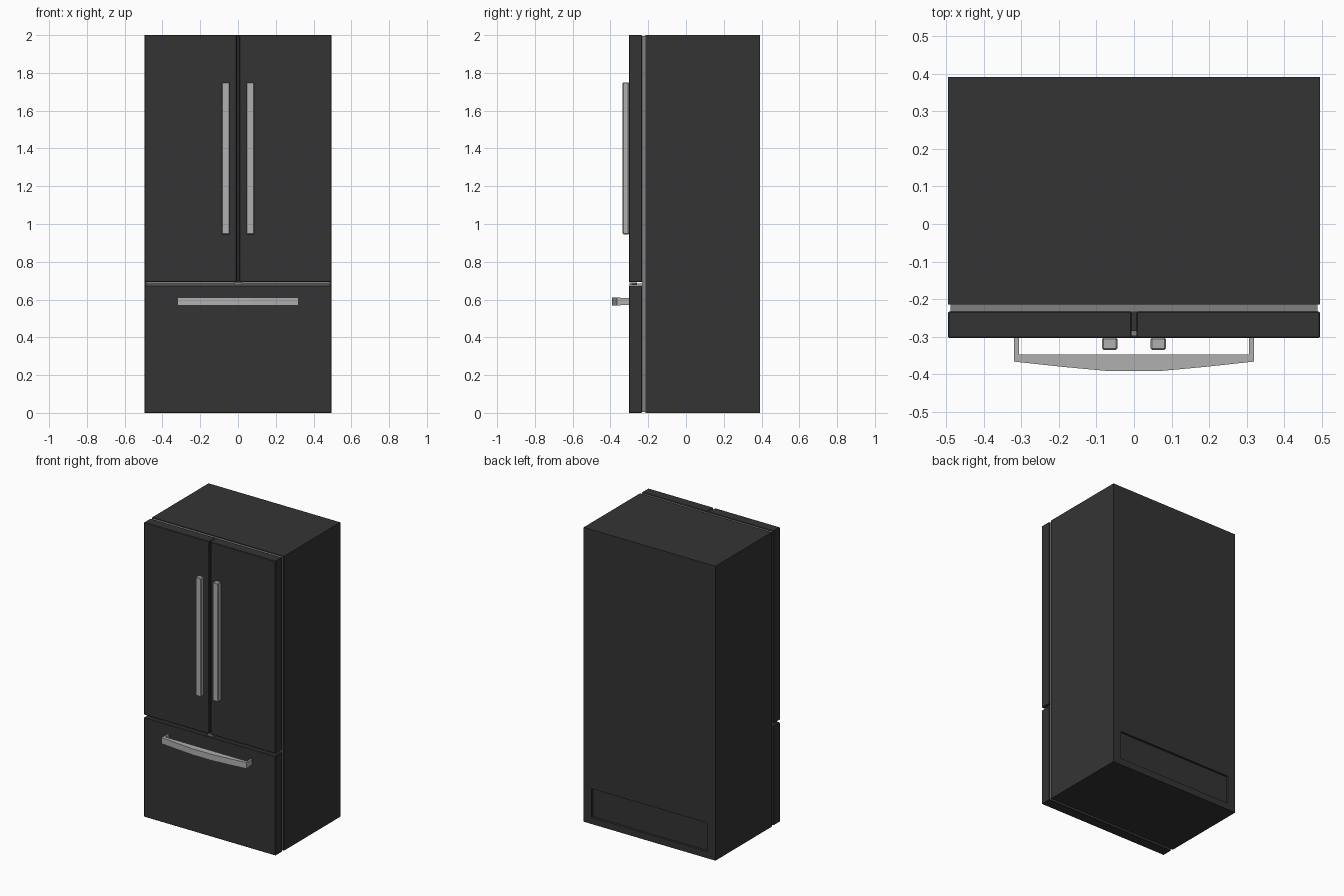
import bpy, bmesh

if "Cube" in bpy.data.objects:
    bpy.data.objects.remove(bpy.data.objects["Cube"])


def material(name, v):
    m = bpy.data.materials.new(name)
    m.diffuse_color = (v, v, v, 1)
    m.use_nodes = True
    m.node_tree.nodes["Principled BSDF"].inputs["Base Color"].default_value = m.diffuse_color
    return m


dark = material("charcoal", 0.034)
rubber = material("seal grey", 0.216)
metal = material("handle grey", 0.434)


def finish(name, bm, mat, bevel=0):
    bmesh.ops.recalc_face_normals(bm, faces=bm.faces)
    me = bpy.data.meshes.new(name)
    bm.to_mesh(me)
    bm.free()
    me.materials.append(mat)
    ob = bpy.data.objects.new(name, me)
    bpy.context.collection.objects.link(ob)
    if bevel:
        mod = ob.modifiers.new("edge", 'BEVEL')
        mod.width = bevel
        mod.segments = 1
    return ob


def box(name, x, y, z, mat, bevel=0):
    """Box from (min, max) pairs on each axis."""
    bm = bmesh.new()
    bmesh.ops.create_cube(bm, size=1)
    for v in bm.verts:
        v.co = [r[0] if c < 0 else r[1] for c, r in zip(v.co, (x, y, z))]
    return finish(name, bm, mat, bevel)


def prism(name, outline, z, mat):
    """Extrude an xy outline between two heights."""
    bm = bmesh.new()
    face = bm.faces.new([bm.verts.new((px, py, z[0])) for px, py in outline])
    new = bmesh.ops.extrude_face_region(bm, geom=[face])["geom"]
    for v in new:
        if isinstance(v, bmesh.types.BMVert):
            v.co.z = z[1]
    return finish(name, bm, mat)


BACK, BODY, DOOR, FRONT = 0.391, -0.214, -0.233, -0.303

# Cabinet with a recessed service panel low on the back
cabinet = box("cabinet", (-0.495, 0.495), (BODY, BACK), (0, 2), dark)
cutter = box("service_panel_cutter", (-0.435, 0.435), (BACK - 0.015, BACK + 0.1), (0.045, 0.24), dark)
cutter.hide_render = True
cutter.hide_viewport = True
cut = cabinet.modifiers.new("recess", 'BOOLEAN')
cut.object = cutter
cut.solver = 'EXACT'

# Seals behind and between the doors
box("door_seal", (-0.488, 0.488), (DOOR - 0.001, BODY + 0.001), (0.005, 1.995), rubber)
box("drawer_seal", (-0.485, 0.485), (-0.285, DOOR), (0.680, 0.686), rubber)
box("centre_hinge", (-0.02, 0.02), (-0.298, -0.26), (0.677, 0.691), rubber)
box("centre_mullion", (-0.0065, 0.0065), (-0.285, DOOR), (0.692, 1.998), dark)

# Freezer drawer
box("freezer_drawer", (-0.495, 0.495), (FRONT, DOOR), (0, 0.675), dark, 0.003)

# Two upper doors, each with a vertical handle
for s, side in ((-1, "left"), (1, "right")):
    box(side + "_door", sorted((s * 0.0065, s * 0.495)), (FRONT, DOOR), (0.693, 2), dark, 0.003)
    box(side + "_door_handle", sorted((s * 0.044, s * 0.085)), (-0.335, FRONT + 0.001),
        (0.945, 1.75), metal, 0.004)
    # Drawer handle end post
    box(side + "_drawer_handle_post", sorted((s * 0.306, s * 0.319)), (-0.352, FRONT + 0.001),
        (0.57, 0.608), metal)

# Bowed drawer handle bar
half = [(0.319, -0.347), (0.319, -0.366), (0.19, -0.380), (0.07, -0.391)]
prism("drawer_handle_bar", half + [(-x, y) for x, y in reversed(half)], (0.568, 0.61), metal)
